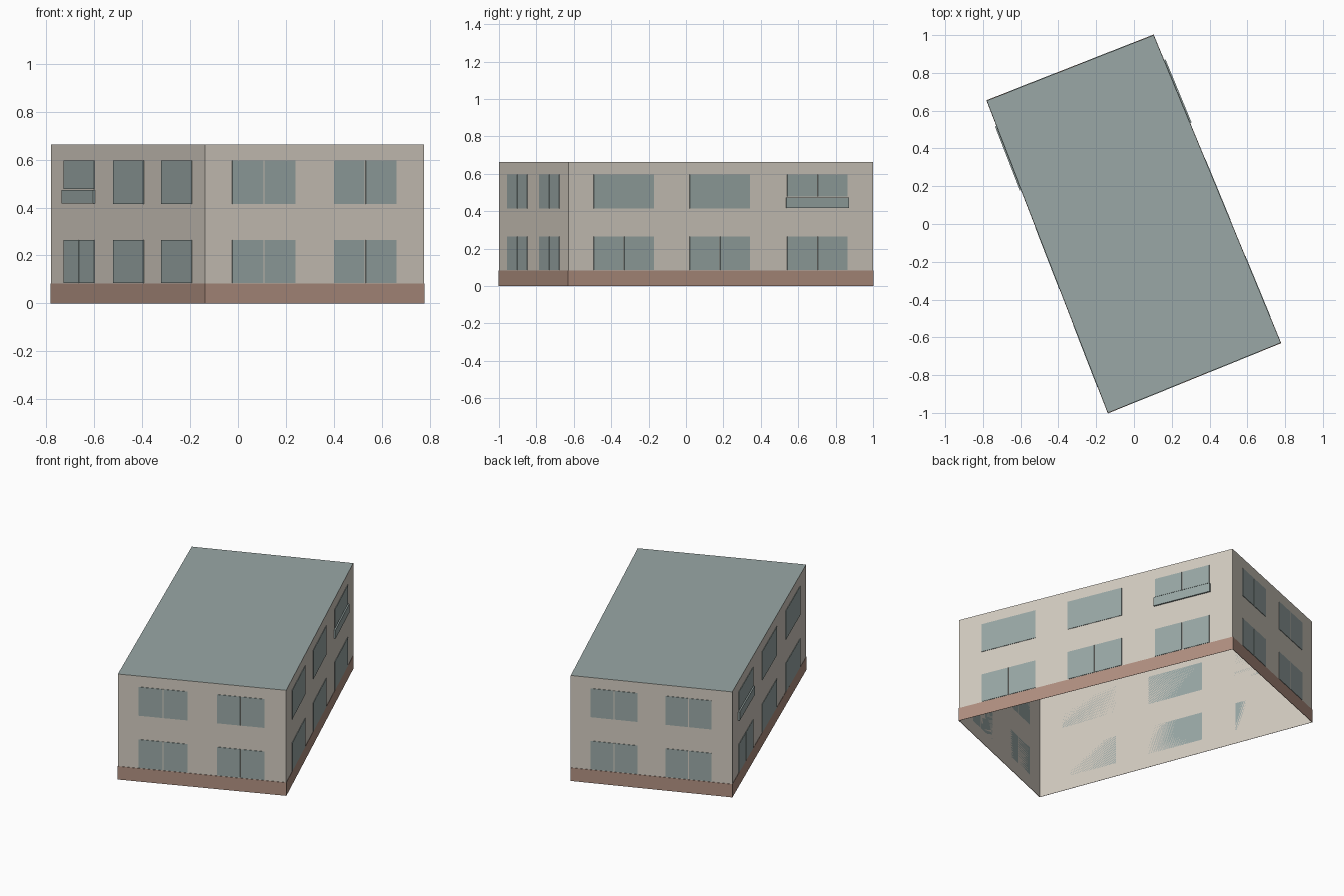
import bpy
import bmesh
from mathutils import Vector

cube = bpy.data.objects.get("Cube")
if cube:
    bpy.data.objects.remove(cube, do_unlink=True)


def material(name, rgb):
    mat = bpy.data.materials.new(name)
    mat.use_nodes = True
    color = (*rgb, 1.0)
    mat.diffuse_color = color
    bsdf = mat.node_tree.nodes["Principled BSDF"]
    bsdf.inputs["Base Color"].default_value = color
    bsdf.inputs["Roughness"].default_value = 0.9
    return mat


PLASTER = material("beige plaster", (0.65, 0.60, 0.53))
GLASS = material("grey green glass", (0.32, 0.39, 0.38))
BRICK = material("brown brick", (0.44, 0.28, 0.22))

# Building footprint, counter-clockwise from the front corner
CORNERS = [Vector(p) for p in ((-0.138, -1), (0.777, -0.629), (0.104, 1), (-0.78, 0.653))]
HEIGHT = 0.664
PLINTH = 0.083
GAP = 0.006


def finish(name, bm, mats):
    mesh = bpy.data.meshes.new(name)
    bm.to_mesh(mesh)
    bm.free()
    for mat in mats:
        mesh.materials.append(mat)
    obj = bpy.data.objects.new(name, mesh)
    bpy.context.collection.objects.link(obj)
    return obj


def ring(bm, z, scale=1.0):
    return [bm.verts.new((c.x * scale, c.y * scale, z)) for c in CORNERS]


def bridge(bm, lower, upper):
    for i in range(4):
        j = (i + 1) % 4
        bm.faces.new((lower[i], lower[j], upper[j], upper[i]))


def wall_plate(bm, wall, t0, t1, z0, z1, depth):
    """Thin box lying on a wall, placed by its fraction along that wall."""
    a, b = CORNERS[wall], CORNERS[(wall + 1) % 4]
    along = b - a
    out = Vector((along.y, -along.x)).normalized() * depth
    rows = []
    for z in (z0, z1):
        pts = [a + along * t0 + out, a + along * t1 + out, a + along * t1, a + along * t0]
        rows.append([bm.verts.new((p.x, p.y, z)) for p in pts])
    bridge(bm, *rows)
    bm.faces.new(rows[0][::-1])
    bm.faces.new(rows[1])


def window(bm, wall, span, z0, z1, split):
    t0, t1 = span
    if not split:
        wall_plate(bm, wall, t0, t1, z0, z1, 0.003)
        return
    length = (CORNERS[(wall + 1) % 4] - CORNERS[wall]).length
    mid, half = (t0 + t1) / 2, GAP / 2 / length
    wall_plate(bm, wall, t0, mid - half, z0, z1, 0.003)
    wall_plate(bm, wall, mid + half, t1, z0, z1, 0.003)


# Walls and flat roof, open underneath
bm = bmesh.new()
base, top = ring(bm, 0), ring(bm, HEIGHT)
bridge(bm, base, top)
roof = bm.faces.new(top)
roof.material_index = 1
finish("walls_and_roof", bm, [PLASTER, GLASS])

# Brick plinth wrapped round the outside
bm = bmesh.new()
outer_low, outer_high = ring(bm, 0, 1.003), ring(bm, PLINTH, 1.003)
inner_low, inner_high = ring(bm, 0), ring(bm, PLINTH)
bridge(bm, outer_low, outer_high)
bridge(bm, outer_high, inner_high)
bridge(bm, inner_low, outer_low)
finish("brick_plinth", bm, [BRICK])

# Windows on the short end walls: two columns of split panes
LOWER, UPPER = (0.086, 0.265), (0.415, 0.596)
END_SPANS = [(0.124, 0.413), (0.588, 0.872)]
bm = bmesh.new()
for wall in (0, 2):
    for span in END_SPANS:
        for z0, z1 in (LOWER, UPPER):
            window(bm, wall, span, z0, z1, True)
finish("end_windows", bm, [GLASS])

# Windows on the long walls: three columns, the one by the back over a balcony
SIDE_SPANS = [(0.083, 0.28), (0.398, 0.595), (0.718, 0.915)]
windows, balconies = bmesh.new(), bmesh.new()
for wall in (1, 3):
    for i, span in enumerate(SIDE_SPANS):
        if wall == 3:
            span = (1 - span[1], 1 - span[0])
        balcony = i == 2
        window(windows, wall, span, *LOWER, balcony or wall == 1)
        window(windows, wall, span, 0.478 if balcony else UPPER[0], UPPER[1],
               balcony and wall == 1)
        if balcony:
            wall_plate(balconies, wall, span[0] - 0.004, span[1] + 0.004, 0.418, 0.473, 0.009)
finish("side_windows", windows, [GLASS])
finish("balcony_panels", balconies, [GLASS])
